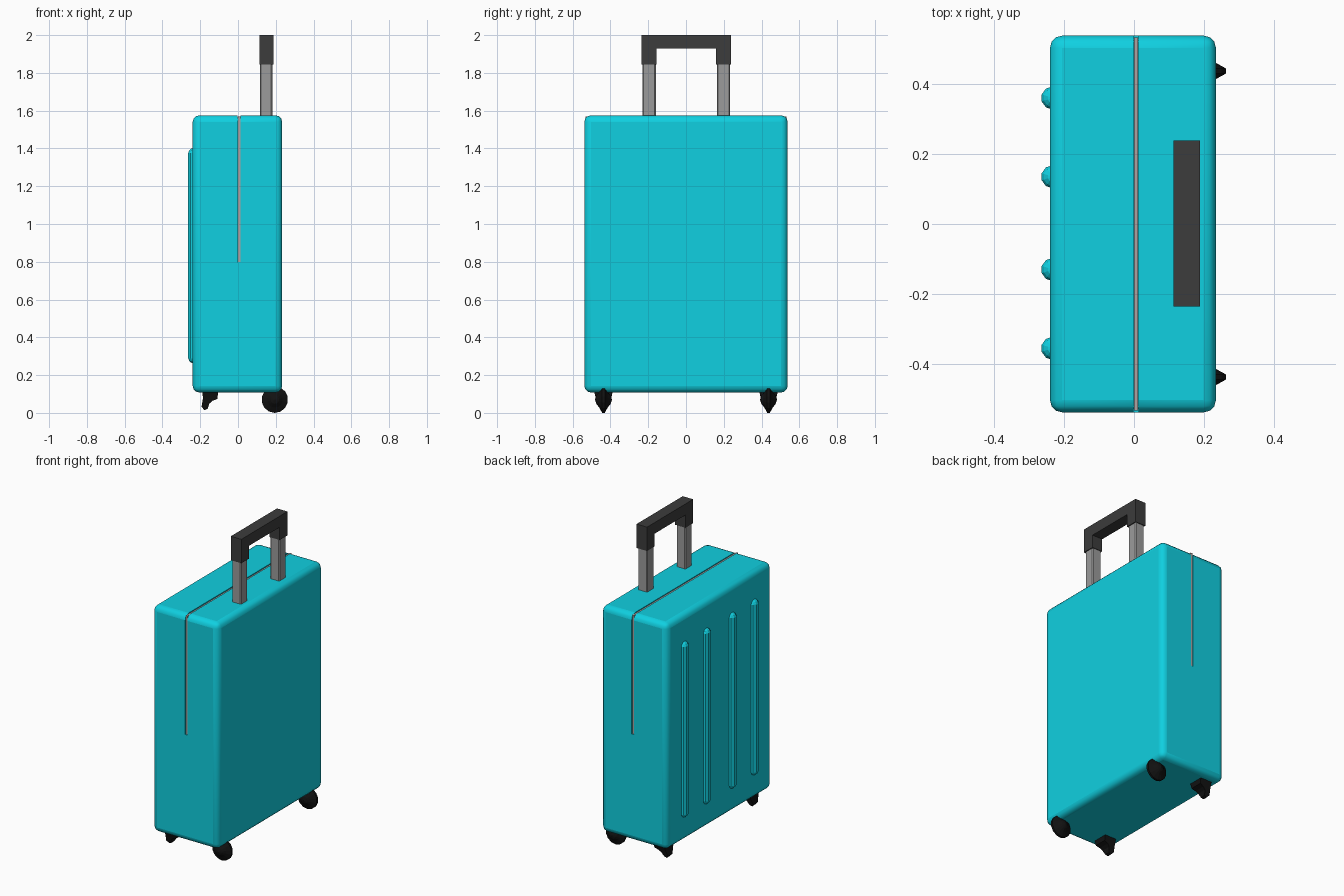
import bpy, bmesh, math
from mathutils import Matrix, Vector

if "Cube" in bpy.data.objects:
    bpy.data.objects.remove(bpy.data.objects["Cube"])


def material(name, rgb):
    m = bpy.data.materials.new(name)
    m.diffuse_color = (*rgb, 1)
    m.use_nodes = True
    m.node_tree.nodes["Principled BSDF"].inputs["Base Color"].default_value = m.diffuse_color
    return m


TEAL = material("teal_shell", (0.005, 0.63, 0.75))
BLACK = material("black_rubber", (0.006, 0.006, 0.006))
DARK = material("dark_grip", (0.045, 0.045, 0.045))
METAL = material("metal_tube", (0.33, 0.33, 0.33))
ZIP = material("zip_strip", (0.43, 0.37, 0.36))


def finish(name, bm, mat=None):
    bmesh.ops.recalc_face_normals(bm, faces=bm.faces[:])
    me = bpy.data.meshes.new(name)
    bm.to_mesh(me)
    bm.free()
    ob = bpy.data.objects.new(name, me)
    bpy.context.collection.objects.link(ob)
    if mat:
        me.materials.append(mat)
    return ob


def box(name, lo, hi, mat, bevel=0, segments=1):
    lo, hi = Vector(lo), Vector(hi)
    bm = bmesh.new()
    bmesh.ops.create_cube(bm, size=1, matrix=Matrix.Translation((lo + hi) / 2)
                          @ Matrix.Diagonal((*(hi - lo), 1)))
    ob = finish(name, bm, mat)
    if bevel:
        mod = ob.modifiers.new("rounded_edges", "BEVEL")
        mod.width, mod.segments = bevel, segments
    return ob


def extrude_x(name, profile, x0, x1, mat=None):
    """Extrude a closed (y, z) outline along x."""
    bm = bmesh.new()
    face = bm.faces.new([bm.verts.new((x0, y, z)) for y, z in profile])
    out = bmesh.ops.extrude_face_region(bm, geom=[face])
    bmesh.ops.translate(bm, vec=(x1 - x0, 0, 0),
                        verts=[v for v in out["geom"] if isinstance(v, bmesh.types.BMVert)])
    return finish(name, bm, mat)


def arch(y0, y1, z0, z1, side, top):
    """Outline of an upside-down U."""
    return [(y0, z0), (y0, z1), (y1, z1), (y1, z0), (y1 - side, z0),
            (y1 - side, z1 - top), (y0 + side, z1 - top), (y0 + side, z0)]


# Shell with a shallow zip groove over the top half
shell = box("shell", (-0.24, -0.538, 0.108), (0.234, 0.538, 1.575), TEAL, 0.035, 3)
cutter = extrude_x("groove_cutter", arch(-0.6, 0.6, 0.8, 1.64, 0.072, 0.075), -0.002, 0.013)
cutter.hide_render = True
cutter.hide_set(True)
mod = shell.modifiers.new("zip_groove", "BOOLEAN")
mod.operation, mod.solver, mod.object = "DIFFERENCE", "EXACT", cutter
shell.select_set(True)
bpy.context.view_layer.objects.active = shell
bpy.ops.object.shade_smooth_by_angle(angle=math.radians(40))
extrude_x("zip", arch(-0.533, 0.533, 0.8, 1.57, 0.015, 0.015), 0.0, 0.012, ZIP)

# Raised ribs: capsules half sunk into the left face
for i, y in enumerate((-0.355, -0.13, 0.135, 0.36)):
    bm = bmesh.new()
    bmesh.ops.create_uvsphere(bm, u_segments=10, v_segments=7, radius=0.034)
    for v in bm.verts:
        v.co.z += math.copysign(0.537, v.co.z)
    bmesh.ops.translate(bm, verts=bm.verts[:], vec=(-0.232, y, 0.832))
    finish(f"rib_{i + 1}", bm, TEAL)

# Pull handle
for side, y in (("front", -0.195), ("back", 0.198)):
    box(f"handle_post_{side}", (0.116, y - 0.035, 1.5), (0.182, y + 0.035, 1.86), METAL, 0.006)
extrude_x("handle_grip", arch(-0.235, 0.238, 1.845, 2.0, 0.079, 0.072), 0.113, 0.188, DARK)

# Wheels (lens-shaped discs) and curved feet, one of each per end
LENS = [(0, -0.045), (0.022, -0.038), (0.042, -0.022), (0.07, -0.007),
        (0.07, 0.007), (0.042, 0.022), (0.022, 0.038), (0, 0.045)]
FOOT = [(-0.188, 0.12), (-0.186, 0.074), (-0.193, 0.032), (-0.177, 0.014), (-0.161, 0.022),
        (-0.151, 0.05), (-0.135, 0.064), (-0.108, 0.074), (-0.106, 0.12)]


def foot_half_width(z):
    return 0.05 * min(1, (z / 0.1) ** 0.7)


for side, y in (("front", -0.437), ("back", 0.437)):
    bm = bmesh.new()
    verts = [bm.verts.new((0.195, y + t, 0.07 + r)) for r, t in LENS]
    edges = [bm.edges.new(p) for p in zip(verts, verts[1:])]
    bmesh.ops.spin(bm, geom=verts + edges, cent=(0.195, y, 0.07), axis=(0, 1, 0),
                   angle=math.tau, steps=14)
    bmesh.ops.remove_doubles(bm, verts=bm.verts[:], dist=0.0005)
    finish(f"wheel_{side}", bm, BLACK)

    bm = bmesh.new()
    a, b = ([bm.verts.new((x, y + s * foot_half_width(z), z)) for x, z in FOOT] for s in (-1, 1))
    bm.faces.new(a)
    bm.faces.new(b)
    for i in range(len(FOOT)):
        j = (i + 1) % len(FOOT)
        bm.faces.new((a[i], a[j], b[j], b[i]))
    finish(f"foot_{side}", bm, BLACK)
